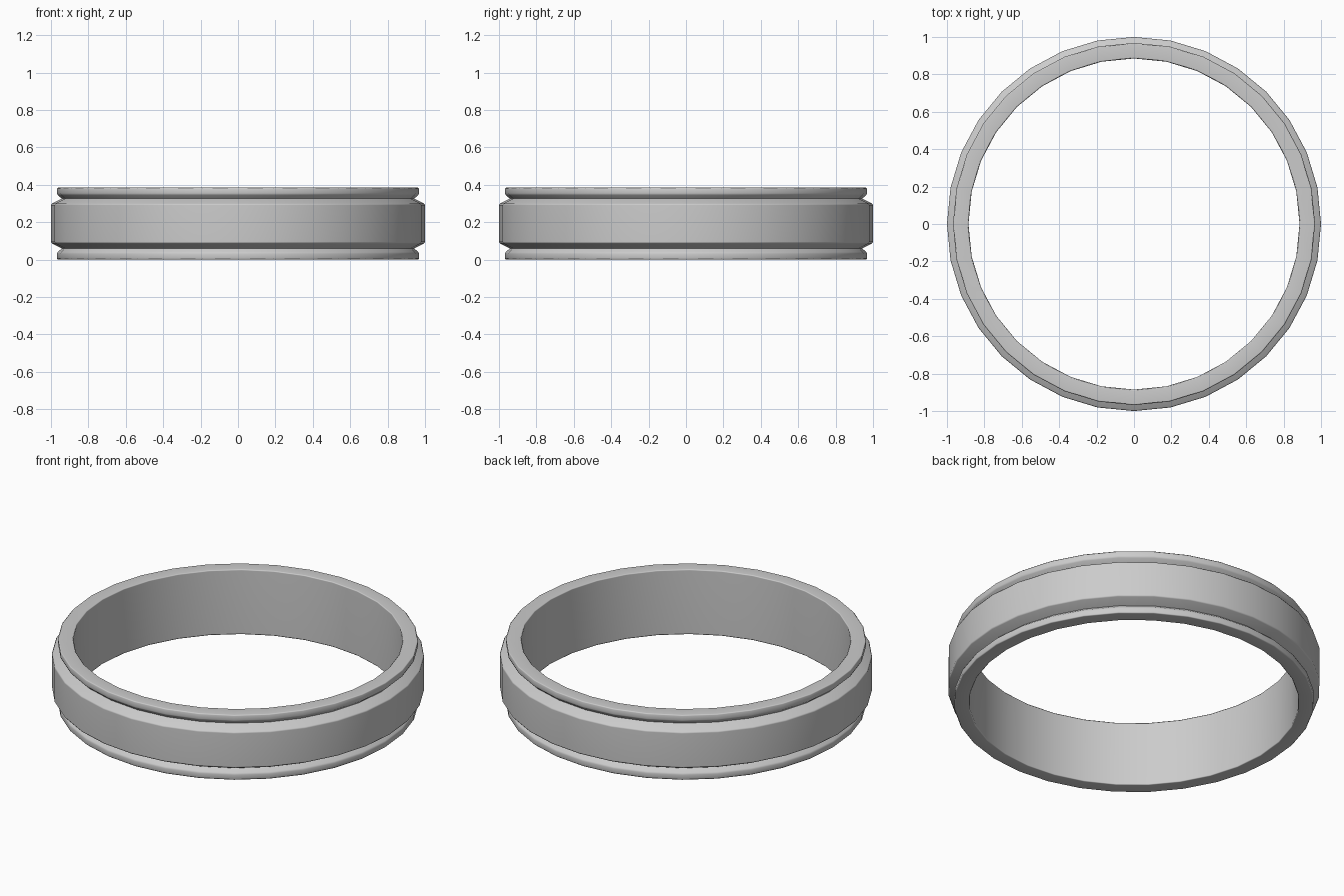
import bpy, bmesh, math
from mathutils import Vector

if "Cube" in bpy.data.objects:
    bpy.data.objects.remove(bpy.data.objects["Cube"])

SEGMENTS = 32
HEIGHT = 0.386
CHAMFER = 0.006

# Ring cross-section (radius, z): lower half, then mirrored for the upper half
lower = [(0.885, 0.0), (0.968, 0.0), (0.968, 0.037), (0.942, 0.06), (1.0, 0.089)]
corners = [Vector(p) for p in lower + [(r, HEIGHT - z) for r, z in reversed(lower)]]


def soften(points):
    """Break every corner with a tiny chamfer, leaving the groove bottoms crisp."""
    out = []
    for i, p in enumerate(points):
        if abs(p.x - 0.942) < 1e-4:
            out.append(p)
            continue
        for q in (points[i - 1], points[(i + 1) % len(points)]):
            out.append(p + (q - p).normalized() * CHAMFER)
    return out


profile = soften(corners)

# Revolve the closed profile around z
bm = bmesh.new()
rings = []
for i in range(SEGMENTS):
    a = 2 * math.pi * i / SEGMENTS
    rings.append([bm.verts.new((p.x * math.cos(a), p.x * math.sin(a), p.y)) for p in profile])
n = len(profile)
for i in range(SEGMENTS):
    cur, nxt = rings[i], rings[(i + 1) % SEGMENTS]
    for j in range(n):
        k = (j + 1) % n
        bm.faces.new((cur[j], nxt[j], nxt[k], cur[k]))
bmesh.ops.recalc_face_normals(bm, faces=bm.faces)

mesh = bpy.data.meshes.new("ring_band")
bm.to_mesh(mesh)
bm.free()
band = bpy.data.objects.new("ring_band", mesh)
bpy.context.collection.objects.link(band)

# Pale metal
metal = bpy.data.materials.new("pale_metal")
metal.diffuse_color = (0.97, 0.97, 0.98, 1.0)
metal.use_nodes = True
metal.node_tree.nodes["Principled BSDF"].inputs["Base Color"].default_value = metal.diffuse_color
mesh.materials.append(metal)

# Smooth around the band and over the softened corners, crisp in the grooves
bpy.context.view_layer.objects.active = band
band.select_set(True)
bpy.ops.object.shade_smooth_by_angle(angle=math.radians(50))
weighted = band.modifiers.new("even_shading", 'WEIGHTED_NORMAL')
weighted.keep_sharp = True
